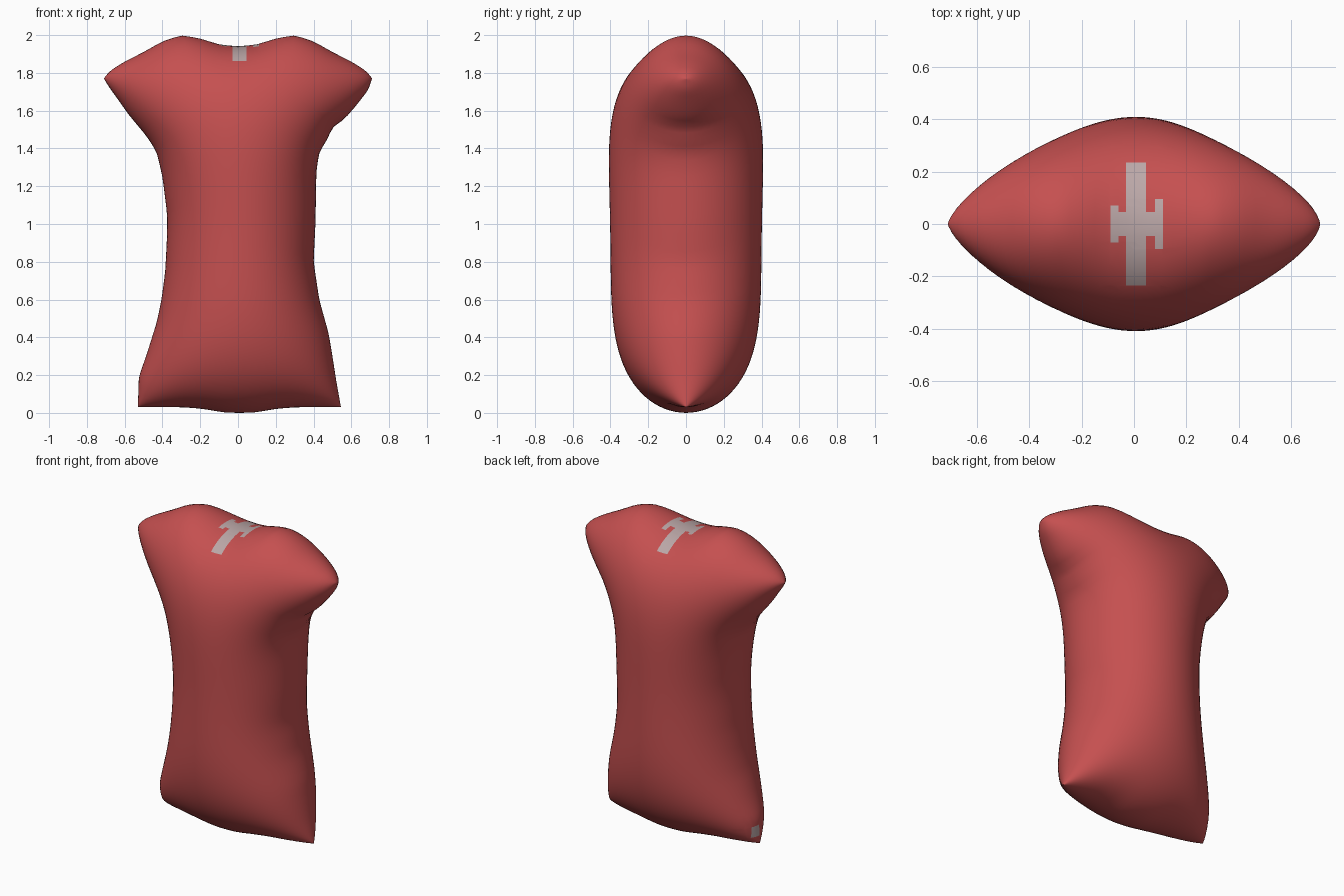
import bpy, bmesh, math
from mathutils import Vector

if "Cube" in bpy.data.objects:
    bpy.data.objects.remove(bpy.data.objects["Cube"])

NU, NV = 44, 60          # grid across and up the cloth panel
MAX_DEPTH = 0.41

# Outline of the flat panel: sides give x by height, top and bottom give z by x
LEFT = [(.03, -.53), (.19, -.525), (.32, -.48), (.48, -.43), (.6, -.405), (.75, -.385),
        (.95, -.375), (1.05, -.375), (1.25, -.4), (1.38, -.43), (1.46, -.48),
        (1.58, -.58), (1.68, -.65), (1.72, -.68), (1.77, -.71)]
RIGHT = [(.03, .545), (.17, .52), (.3, .5), (.42, .48), (.6, .43), (.8, .4), (1.0, .41),
         (1.28, .415), (1.38, .43), (1.46, .48), (1.52, .5), (1.54, .55),
         (1.62, .62), (1.71, .69), (1.77, .71)]
TOP = [(0, 1.94), (.1, 1.95), (.2, 1.982), (.3, 2.0), (.4, 1.967), (.5, 1.91),
       (.6, 1.86), (.68, 1.81), (.71, 1.77)]
BOTTOM = [(0, 0), (.08, .002), (.2, .022), (.3, .03), (.6, .03)]


def lookup(table, t):
    t = min(max(t, table[0][0]), table[-1][0])
    for (a, fa), (b, fb) in zip(table, table[1:]):
        if t <= b:
            return fa + (fb - fa) * (t - a) / (b - a)
    return table[-1][1]


def soft(table, t, r=.02):
    """Table lookup with rounded corners, exact at the table ends."""
    r = min(r, abs(t - table[0][0]) if table[0][0] else r, table[-1][0] - t)
    r = max(r, 0)
    return sum(lookup(table, abs(t + k * r)) for k in (-1, -.5, 0, .5, 1)) / 5


def panel_point(i, j):
    u = math.sin(math.pi / 2 * (2 * i / NU - 1))
    v = .5 + .5 * math.sin(math.pi / 2 * (2 * j / NV - 1))
    z0 = .03 + 1.74 * v
    xl, xr = soft(LEFT, z0), soft(RIGHT, z0)
    x = xl + (xr - xl) * (u + 1) / 2
    rise = soft(TOP, abs(u) * .71) - 1.77
    drop = soft(BOTTOM, abs(u) * .54) - .03
    return Vector((x, z0 + v * rise + (1 - v) * drop))


pts = [panel_point(i, j) for j in range(NV + 1) for i in range(NU + 1)]


def idx(i, j):
    return j * (NU + 1) + i


# Inflate the panel: solve a pressure membrane over the outline
weights = [dict() for _ in pts]
area = [0.0] * len(pts)
for j in range(NV):
    for i in range(NU):
        a, b, c, d = idx(i, j), idx(i + 1, j), idx(i + 1, j + 1), idx(i, j + 1)
        for tri in ((a, b, c), (a, c, d)):
            for k in range(3):
                o, p, q = tri[k], tri[k - 2], tri[k - 1]
                e, f = pts[p] - pts[o], pts[q] - pts[o]
                cr = max(abs(e.x * f.y - e.y * f.x), 1e-9)
                w = .5 * e.dot(f) / cr
                weights[p][q] = weights[p].get(q, 0) + w
                weights[q][p] = weights[q].get(p, 0) + w
                area[o] += cr / 6
phi = [0.0] * len(pts)
inner = []
for j in range(1, NV):
    for i in range(1, NU):
        n = idx(i, j)
        phi[n] = .05
        inner.append((n, list(weights[n].items()), sum(weights[n].values()), area[n]))
for _ in range(420):
    for n, nb, total, ar in inner:
        s = ar
        for m, w in nb:
            s += w * phi[m]
        phi[n] += 1.85 * (s / total - phi[n])

depth = [math.sqrt(max(2 * p, 0)) for p in phi]
for j in range(NV + 1):
    row = range(idx(0, j), idx(NU, j) + 1)
    peak = max(depth[n] for n in row)
    if peak > MAX_DEPTH:
        for n in row:
            depth[n] *= MAX_DEPTH / peak

# Front and back skins joined along the seam
bm = bmesh.new()
front, back = [], []
for n, p in enumerate(pts):
    i, j = n % (NU + 1), n // (NU + 1)
    front.append(bm.verts.new((p.x, -depth[n], p.y)))
    seam = i in (0, NU) or j in (0, NV)
    back.append(front[n] if seam else bm.verts.new((p.x, depth[n], p.y)))
for j in range(NV):
    for i in range(NU):
        q = [idx(i, j), idx(i + 1, j), idx(i + 1, j + 1), idx(i, j + 1)]
        bm.faces.new([front[k] for k in q])
        bm.faces.new([back[k] for k in reversed(q)])

# Grey patches: collar cross on top and a small spot by the lower left seam
PATCHES = [((-.03, -.235, 1.8), (.045, .235, 2.1)),
           ((-.09, -.045, 1.8), (.11, .045, 2.1)),
           ((-.09, -.07, 1.8), (-.06, .07, 2.1)),
           ((.08, -.095, 1.8), (.11, .095, 2.1)),
           ((-.6, .0, .08), (-.49, .06, .15))]


def inside(face, lo, hi, pad=0.0):
    c = face.calc_center_median()
    return all(lo[k] - pad <= c[k] <= hi[k] + pad for k in range(3))


for lo, hi in PATCHES:
    for axis in range(3):
        for value in (lo[axis], hi[axis]):
            faces = [f for f in bm.faces if inside(f, lo, hi, .08)]
            geom = list({e for f in faces for e in (*f.verts, *f.edges)}) + faces
            normal = [0, 0, 0]
            normal[axis] = 1
            co = [0, 0, 0]
            co[axis] = value
            bmesh.ops.bisect_plane(bm, geom=geom, dist=1e-5, plane_co=co, plane_no=normal)
for f in bm.faces:
    f.smooth = True
    f.material_index = int(any(inside(f, lo, hi) for lo, hi in PATCHES))

mesh = bpy.data.meshes.new("inflated_shirt")
bm.to_mesh(mesh)
bm.free()
for name, colour in (("red cloth", (.56, .08, .08, 1)), ("grey patch", (.5, .39, .39, 1))):
    mat = bpy.data.materials.new(name)
    mat.diffuse_color = colour
    mat.use_nodes = True
    mat.node_tree.nodes["Principled BSDF"].inputs["Base Color"].default_value = mat.diffuse_color
    mesh.materials.append(mat)
shirt = bpy.data.objects.new("inflated_shirt", mesh)
bpy.context.collection.objects.link(shirt)
